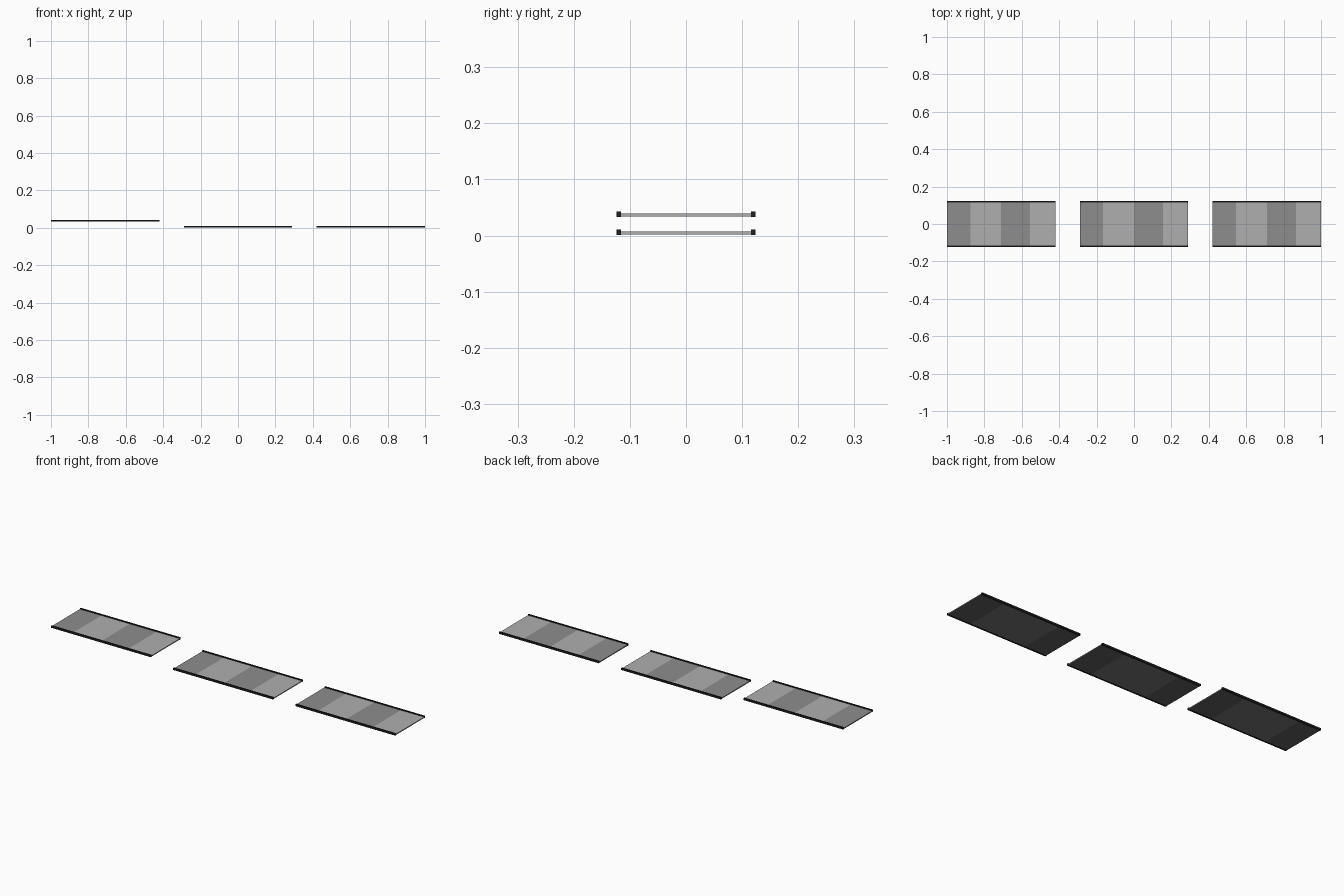
import bpy

if "Cube" in bpy.data.objects:
    bpy.data.objects.remove(bpy.data.objects["Cube"])

LENGTH, WIDTH = 0.58, 0.24
RIM = 0.008


def material(name, value):
    m = bpy.data.materials.new(name)
    m.diffuse_color = (value, value, value, 1)
    m.use_nodes = True
    m.node_tree.nodes["Principled BSDF"].inputs["Base Color"].default_value = m.diffuse_color
    return m


black = material("black_rim", 0.015)
dark = material("dark_band", 0.27)
light = material("light_band", 0.43)
under_dark = material("underside_dark", 0.12)
under_light = material("underside_light", 0.18)


def box(name, x0, x1, y0, y1, z0, z1, mat, bottom=None):
    bpy.ops.mesh.primitive_cube_add(
        size=1, location=((x0 + x1) / 2, (y0 + y1) / 2, (z0 + z1) / 2))
    ob = bpy.context.object
    ob.name = name
    ob.scale = (x1 - x0, y1 - y0, z1 - z0)
    ob.data.materials.append(mat)
    if bottom:
        ob.data.materials.append(bottom)
        for p in ob.data.polygons:
            if p.normal.z < -0.5:
                p.material_index = 1
    return ob


# Three flat platforms, the left one raised
cuts = [-0.29, -0.165, 0.0, 0.155, 0.29]
for i, (cx, z) in enumerate([(-0.71, 0.032), (0, 0), (0.71, 0)]):
    # Alternating deck bands
    for k in range(4):
        box(f"deck_band_{i}_{k}", cx + cuts[k], cx + cuts[k + 1],
            -WIDTH / 2 + 0.004, WIDTH / 2 - 0.004, z + 0.002, z + 0.007,
            light if k % 2 else dark,
            under_dark if k in (0, 3) else under_light)
    # Raised side rims
    for side in (-1, 1):
        ya, yb = sorted((side * (WIDTH / 2 - 0.004), side * (WIDTH / 2 + 0.004)))
        box(f"side_rim_{i}_{side}", cx - LENGTH / 2, cx + LENGTH / 2,
            ya, yb, z + 0.001, z + 0.011, black)
